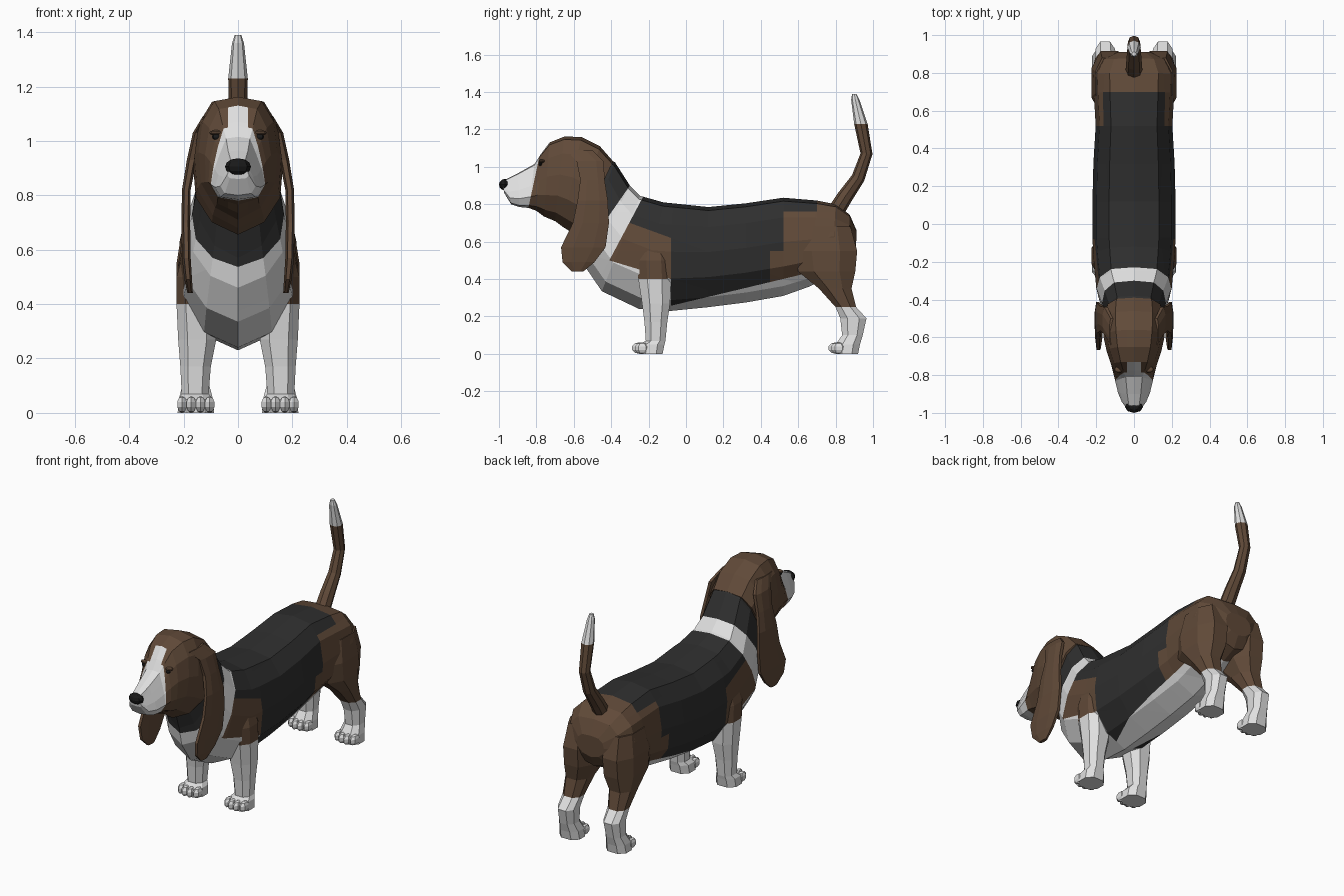
import bpy, bmesh, math
from mathutils import Vector
from mathutils.bvhtree import BVHTree

if "Cube" in bpy.data.objects:
    bpy.data.objects.remove(bpy.data.objects["Cube"])


def material(name, rgb):
    m = bpy.data.materials.new(name)
    m.diffuse_color = (*rgb, 1)
    m.use_nodes = True
    m.node_tree.nodes["Principled BSDF"].inputs["Base Color"].default_value = m.diffuse_color
    return m


MATS = [material("brown fur", (0.118, 0.068, 0.040)),
        material("black fur", (0.028, 0.028, 0.028)),
        material("white fur", (0.74, 0.74, 0.74)),
        material("dark nose", (0.010, 0.010, 0.010))]
BROWN, BLACK, WHITE, DARK = range(4)


def side(c, line):
    """Negative when c lies ahead of, or below, a line drawn in the y-z plane."""
    (y1, z1), (y2, z2) = line
    return (y2 - y1) * (c.z - z1) - (z2 - z1) * (c.y - y1)


def finish(name, bm, rule, cuts=()):
    """Cut along colour borders, colour every face by the rule, make the object."""
    for co, no in cuts:
        bmesh.ops.bisect_plane(bm, geom=bm.verts[:] + bm.edges[:] + bm.faces[:],
                               dist=1e-5, plane_co=co, plane_no=no)
    bmesh.ops.recalc_face_normals(bm, faces=bm.faces)
    for f in bm.faces:
        f.material_index = rule(f.calc_center_median()) if callable(rule) else rule
    me = bpy.data.meshes.new(name)
    bm.to_mesh(me)
    for m in MATS:
        me.materials.append(m)
    ob = bpy.data.objects.new(name, me)
    bpy.context.collection.objects.link(ob)
    return ob


def loft(rings):
    bm = bmesh.new()
    vs = [[bm.verts.new(p) for p in r] for r in rings]
    n = len(vs[0])
    for a, b in zip(vs, vs[1:]):
        for i in range(n):
            j = (i + 1) % n
            bm.faces.new((a[i], a[j], b[j], b[i]))
    bm.faces.new(vs[0])
    bm.faces.new(vs[-1])
    bmesh.ops.recalc_face_normals(bm, faces=bm.faces)
    return bm


def ellipsoid(name, loc, size, mat, u=8, v=6):
    bm = bmesh.new()
    bmesh.ops.create_uvsphere(bm, u_segments=u, v_segments=v, radius=1)
    for p in bm.verts:
        p.co = Vector([l + c * s for l, c, s in zip(loc, p.co, size)])
    return finish(name, bm, mat)


BARREL = [(0, 1), (.6, .93), (.9, .6), (1, .1), (.94, -.4), (.58, -.8), (0, -1)]
SNOUT = [(0, 1), (.42, .95), (.62, .5), (.85, 0), (1, -.5), (.75, -.9), (0, -1)]


def section(ty, tz, by, bz, w, k=0):
    """Tilted symmetric ring between a top and a bottom point; k blends to the snout."""
    half = [(a[0] + (b[0] - a[0]) * k, a[1] + (b[1] - a[1]) * k)
            for a, b in zip(BARREL, SNOUT)]
    pts = half + [(-x, t) for x, t in half[-2:0:-1]]
    return [Vector((x * w, (ty + by) / 2 + t * (ty - by) / 2,
                    (tz + bz) / 2 + t * (tz - bz) / 2)) for x, t in pts]


def slab(z, x0, x1, y0, y1):
    """Horizontal eight-sided ring."""
    pts = [(1, .45), (.5, 1), (-.5, 1), (-1, .45), (-1, -.45), (-.5, -1), (.5, -1), (1, -.45)]
    return [Vector(((x0 + x1) / 2 + a * (x1 - x0) / 2,
                    (y0 + y1) / 2 + b * (y1 - y0) / 2, z)) for a, b in pts]


# Torso and neck, with the saddle, collar band and belly markings
HEAD_L = ((-.39, 1.03), (-.62, .66))
NECK_L = ((-.30, .90), (-.55, .54))
BAND_L = ((-.24, .82), (-.41, .50))
CHEST_L = ((-.41, .50), (-.08, .40))
SHOULDER_L = ((-.30, .70), (-.08, .62))
BELLY_L = ((-.07, .26), (.60, .42))


def body_colour(c):
    if side(c, HEAD_L) < 0:
        return BROWN
    if side(c, NECK_L) < 0:
        return BLACK
    if side(c, BAND_L) < 0:
        return WHITE
    if c.y < -.08:
        if side(c, CHEST_L) < 0:
            return WHITE
        return BROWN if side(c, SHOULDER_L) < 0 else BLACK
    if side(c, BELLY_L) < 0 and c.y < .75:
        return WHITE
    if c.y > .70 or (c.y > .52 and c.z < .76) or (c.y > .45 and c.z < .55):
        return BROWN
    return BLACK


cuts = [(Vector((0, *a)), Vector((0, a[1] - b[1], b[0] - a[0])))
        for a, b in (HEAD_L, NECK_L, BAND_L, CHEST_L, SHOULDER_L, BELLY_L)]
cuts += [((0, y, 0), (0, 1, 0)) for y in (-.08, .45, .52, .70)]
cuts += [((0, 0, z), (0, 0, 1)) for z in (.55, .76)]
body = [(-.46, 1.06, -.60, .69, .13), (-.38, 1.025, -.56, .57, .15),
        (-.30, .90, -.535, .46, .175), (-.245, .845, -.45, .335, .20),
        (-.12, .81, -.25, .24, .215), (-.07, .805, -.08, .23, .22),
        (.12, .785, .12, .25, .22), (.32, .805, .32, .275, .215),
        (.52, .835, .52, .31, .203), (.70, .82, .66, .36, .212),
        (.80, .80, .78, .42, .215), (.875, .745, .87, .46, .175),
        (.912, .66, .908, .53, .09)]
finish("body", loft([section(*r) for r in body]), body_colour, cuts)

# Head with white muzzle and blaze
MUZZLE_L = ((-.785, 1.05), (-.845, .77))


def head_colour(c):
    blaze = abs(c.x) < .037 and c.y < -.73 and c.z > .98
    return WHITE if blaze or side(c, MUZZLE_L) < 0 else BROWN


skull = [(-.39, 1.03, -.56, .67, .155, 0), (-.46, 1.11, -.62, .655, .165, 0),
         (-.56, 1.16, -.66, .68, .16, 0), (-.65, 1.162, -.70, .71, .145, 0),
         (-.73, 1.13, -.76, .735, .125, .2), (-.775, 1.07, -.80, .765, .112, .5),
         (-.81, 1.015, -.84, .78, .10, .9), (-.90, .965, -.89, .785, .085, 1),
         (-.96, .935, -.935, .80, .065, 1), (-.982, .92, -.972, .86, .04, 1)]
head = loft([section(*r) for r in skull])
a, b = MUZZLE_L
tree = BVHTree.FromBMesh(head)
finish("head", head, head_colour,
       [((0, *a), (0, a[1] - b[1], b[0] - a[0])),
        ((.037, 0, 0), (1, 0, 0)), ((-.037, 0, 0), (1, 0, 0))])
ellipsoid("nose", (0, -.968, .905), (.048, .032, .031), DARK)

# Tail, a bent tapering tube with a white tip
path = [(.80, .76, .045), (.85, .84, .042), (.92, .94, .036), (.965, 1.07, .032),
        (.935, 1.23, .036), (.905, 1.36, .022), (.90, 1.39, .012)]
rings = []
for i, (y, z, r) in enumerate(path):
    p, q = path[max(i - 1, 0)], path[min(i + 1, len(path) - 1)]
    d = Vector((0, q[0] - p[0], q[1] - p[1])).normalized()
    nrm = Vector((0, d.z, -d.y))
    if i >= len(path) - 2:
        nrm = Vector((0, 1, 0))
    if i == 4:
        nrm = Vector((0, 1, 0))
    rings.append([Vector((math.cos(t) * r, y, z)) + nrm * math.sin(t) * r
                  for t in [k * math.pi / 4 for k in range(8)]])
finish("tail", loft(rings), lambda c: WHITE if c.z > 1.23 else BROWN)

# Paired parts: legs, paws, toes, ears, eyes
FRONT = [(.58, .13, .205, -.24, -.10), (.50, .11, .226, -.26, -.085),
         (.40, .09, .226, -.255, -.08), (.27, .08, .22, -.235, -.085),
         (.17, .10, .212, -.222, -.10), (.07, .108, .207, -.215, -.11),
         (.05, .092, .218, -.25, -.115), (.0, .088, .222, -.25, -.125)]
HIND = [(.68, .06, .205, .62, .88), (.55, .035, .226, .58, .915),
        (.44, .04, .225, .60, .905), (.35, .075, .215, .71, .885),
        (.25, .095, .205, .80, .91), (.19, .10, .205, .825, .965),
        (.10, .105, .205, .835, .945), (.05, .092, .218, .80, .93),
        (.0, .088, .222, .80, .92)]
EAR = [(1.09, -.64, -.50, .118, .012), (1.03, -.585, -.44, .148, .018),
       (.93, -.565, -.435, .170, .018), (.82, -.58, -.418, .190, .016),
       (.70, -.605, -.412, .192, .016), (.57, -.668, -.43, .190, .016),
       (.49, -.66, -.49, .183, .014), (.44, -.61, -.55, .176, .010)]


def mirrored(rings, s):
    return [[Vector((p.x * s, p.y, p.z)) for p in r] for r in rings]


for s, word in ((1, "left"), (-1, "right")):
    finish(f"front_leg_{word}", loft(mirrored([slab(*r) for r in FRONT], s)),
           lambda c: BROWN if c.z > .41 else WHITE)
    finish(f"hind_leg_{word}", loft(mirrored([slab(*r) for r in HIND], s)),
           lambda c: WHITE if c.z < .25 else BROWN)
    for part, y in (("front", -.248), ("hind", .802)):
        for k in range(4):
            back = .014 if k in (0, 3) else 0
            ellipsoid(f"{part}_toe_{word}_{k + 1}",
                      (s * (.104 + .034 * k), y + back, .031),
                      (.021, .042, .031), WHITE, 6, 5)
    ear = [slab(z, x - t, x + t, y0, y1) for z, y0, y1, x, t in EAR]
    finish(f"ear_{word}", loft(mirrored(ear, s)), BROWN)
    hit = tree.ray_cast(Vector((s * .078, -2, 1.015)), Vector((0, 1, 0)))[0]
    ey = hit.y if hit else -.77
    ellipsoid(f"eye_{word}", (s * .078, ey + .002, 1.015), (.018, .010, .011), DARK)
    ellipsoid(f"eyelid_{word}", (s * .080, ey + .010, 1.030), (.026, .018, .010), BROWN)
